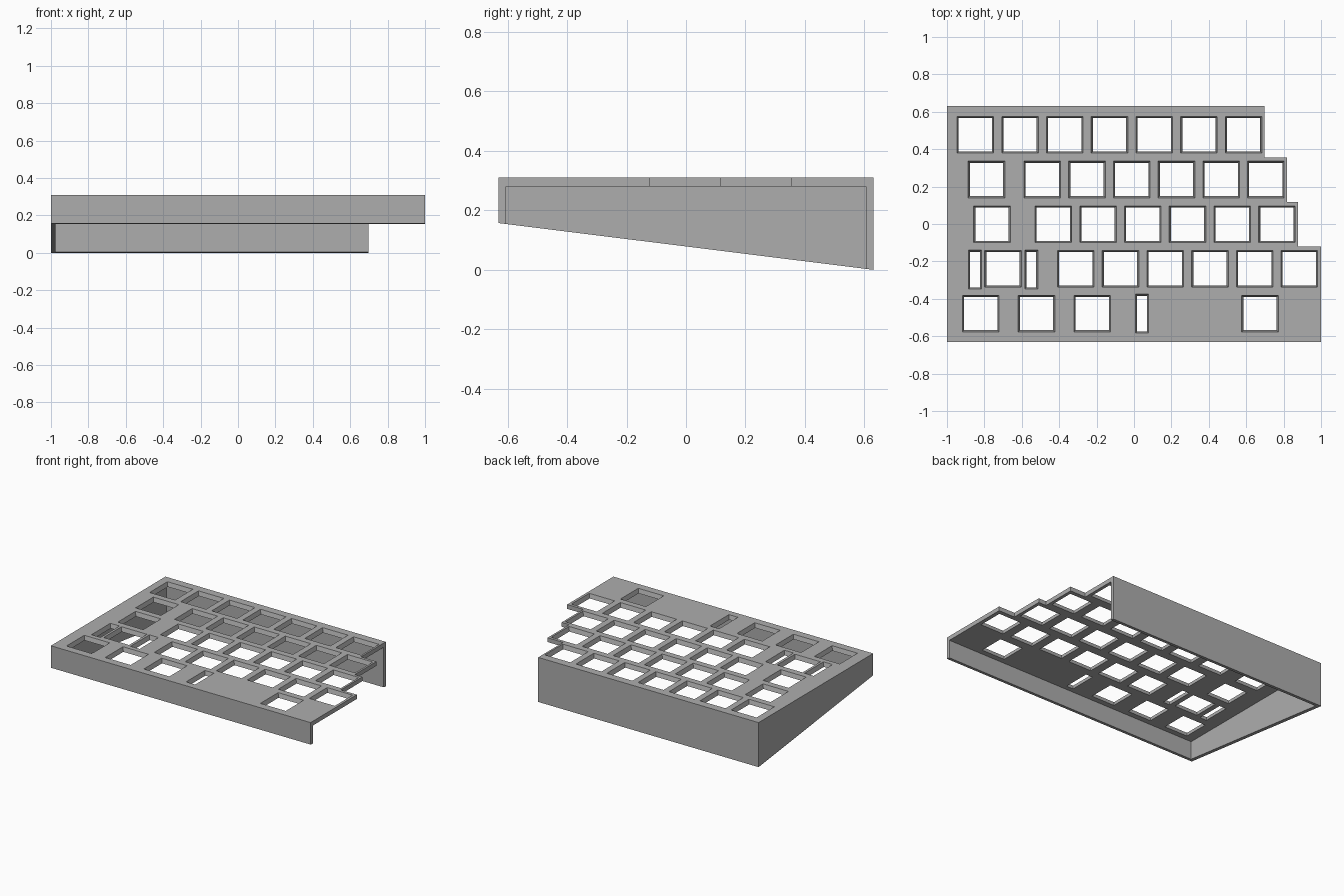
import bpy, bmesh
from mathutils import Matrix, Vector

if "Cube" in bpy.data.objects:
    bpy.data.objects.remove(bpy.data.objects["Cube"])

TOP, UNDER = 0.31, 0.28        # plate surfaces
PITCH = 0.239                  # key spacing

grey = bpy.data.materials.new("plain grey")
grey.use_nodes = True
colour = (0.42, 0.42, 0.42, 1)
grey.diffuse_color = colour
grey.node_tree.nodes["Principled BSDF"].inputs["Base Color"].default_value = colour


def make_object(name, bm):
    bmesh.ops.recalc_face_normals(bm, faces=bm.faces[:])
    mesh = bpy.data.meshes.new(name)
    bm.to_mesh(mesh)
    bm.free()
    mesh.materials.append(grey)
    obj = bpy.data.objects.new(name, mesh)
    bpy.context.collection.objects.link(obj)
    return obj


def add_box(bm, x0, x1, y0, y1, z0, z1):
    size = Matrix.Diagonal((x1 - x0, y1 - y0, z1 - z0, 1))
    centre = Vector((x0 + x1, y0 + y1, z0 + z1)) / 2
    bmesh.ops.create_cube(bm, size=1, matrix=Matrix.Translation(centre) @ size)


def subtract(target, cutter):
    mod = target.modifiers.new("cut", 'BOOLEAN')
    mod.operation, mod.solver, mod.object = 'DIFFERENCE', 'EXACT', cutter
    bpy.context.view_layer.objects.active = target
    bpy.ops.object.modifier_apply(modifier=mod.name)
    bpy.data.objects.remove(cutter)


# Staggered case block, its underside sliced on a slope
outline = [(-1, -0.63), (1, -0.63), (1, -0.121), (0.876, -0.121), (0.876, 0.117),
           (0.817, 0.117), (0.817, 0.356), (0.697, 0.356), (0.697, 0.63), (-1, 0.63)]
bm = bmesh.new()
base = bm.faces.new([bm.verts.new((x, y, -0.1)) for x, y in outline])
ext = bmesh.ops.extrude_face_region(bm, geom=[base])
bmesh.ops.translate(bm, vec=(0, 0, TOP + 0.1),
                    verts=[g for g in ext["geom"] if isinstance(g, bmesh.types.BMVert)])
cut = bmesh.ops.bisect_plane(bm, geom=bm.verts[:] + bm.edges[:] + bm.faces[:],
                             plane_co=(0, 0.63, 0), plane_no=(0, 0.157, 1.26), clear_inner=True)
bmesh.ops.contextual_create(
    bm, geom=[g for g in cut["geom_cut"] if isinstance(g, bmesh.types.BMEdge)])
case = make_object("keyboard_case", bm)

# Hollow interior, open underneath and on the stepped side
bm = bmesh.new()
add_box(bm, -0.975, 1.2, -0.606, 0.605, -0.5, UNDER)
subtract(case, make_object("cavity_cutter", bm))

# Key openings per row: (first centre x, count)
rows = [
    (0.477, [(-0.848, 7)]),
    (0.238, [(-0.789, 1), (-0.49, 6)]),
    (-0.001, [(-0.759, 1), (-0.431, 6)]),
    (-0.24, [(-0.70, 1), (-0.311, 6)]),
    (-0.479, [(-0.819, 1), (-0.521, 1), (-0.223, 1), (0.674, 1)]),
]
openings = [(x + i * PITCH, y, 0.196, 0.196)
            for y, runs in rows for x, n in runs for i in range(n)]
# Narrow stabiliser slots
openings += [(x, y, 0.07, 0.208) for x, y in ((-0.85, -0.244), (-0.549, -0.244), (0.043, -0.479))]

# Openings taper inwards towards the underside
bm = bmesh.new()
MARGIN = 0.01
for x, y, w, d in openings:
    rings = []
    for z, grow in ((UNDER - MARGIN, -0.024), (TOP + MARGIN, 0.006)):
        hw, hd = (w + grow) / 2, (d + grow) / 2
        rings.append([bm.verts.new((x + sx * hw, y + sy * hd, z))
                      for sx, sy in ((-1, -1), (1, -1), (1, 1), (-1, 1))])
    low, high = rings
    bm.faces.new(low[::-1])
    bm.faces.new(high)
    for i in range(4):
        j = (i + 1) % 4
        bm.faces.new((low[i], low[j], high[j], high[i]))
subtract(case, make_object("opening_cutter", bm))
